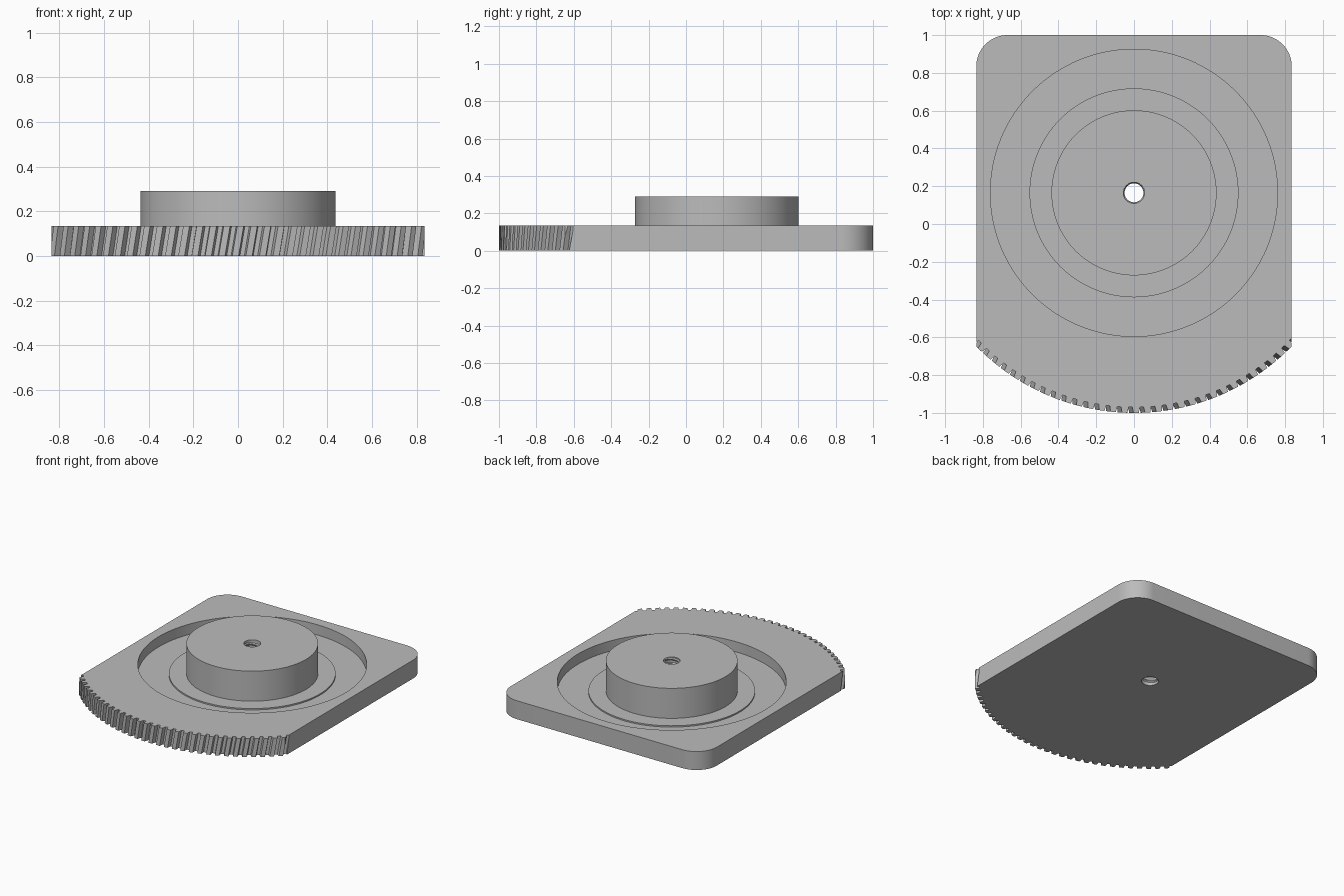
import bpy, bmesh, math
from math import sin, cos, pi, radians

cube = bpy.data.objects.get("Cube")
if cube:
    bpy.data.objects.remove(cube, do_unlink=True)

grey = bpy.data.materials.new("plain grey")
grey.use_nodes = True
grey.diffuse_color = (0.5, 0.5, 0.5, 1)
grey.node_tree.nodes["Principled BSDF"].inputs["Base Color"].default_value = (0.5, 0.5, 0.5, 1)

AXIS_Y = 0.165          # centre of the hub, recess and gear arc
HALF_W = 0.835
PLATE_TOP = 0.135
FLOOR = 0.06
HUB_TOP = 0.29
HOLE_R = 0.056
TIP_R, ROOT_R = 1.165, 1.135


def make_object(name, bm):
    bmesh.ops.recalc_face_normals(bm, faces=bm.faces)
    mesh = bpy.data.meshes.new(name)
    bm.to_mesh(mesh)
    bm.free()
    mesh.materials.append(grey)
    obj = bpy.data.objects.new(name, mesh)
    bpy.context.collection.objects.link(obj)
    return obj


def loft(name, rings, capped=True):
    """Join closed rings of points into a solid or an open tube."""
    bm = bmesh.new()
    loops = [[bm.verts.new(p) for p in ring] for ring in rings]
    n = len(loops[0])
    for a, b in zip(loops, loops[1:]):
        for i in range(n):
            j = (i + 1) % n
            bm.faces.new((a[i], a[j], b[j], b[i]))
    if capped:
        bm.faces.new(loops[0])
        bm.faces.new(loops[-1])
    return make_object(name, bm)


def lathe(name, profile, capped=False, steps=128):
    rings = [[(r * cos(2 * pi * i / steps), AXIS_Y + r * sin(2 * pi * i / steps), z)
              for i in range(steps)] for r, z in profile]
    return loft(name, rings, capped)


def smooth(obj, degrees=30):
    bpy.ops.object.select_all(action='DESELECT')
    obj.select_set(True)
    bpy.context.view_layer.objects.active = obj
    bpy.ops.object.shade_smooth_by_angle(angle=radians(degrees))


def cut(obj, cutter, operation):
    cutter.hide_render = True
    mod = obj.modifiers.new(operation, 'BOOLEAN')
    mod.operation = operation
    mod.solver = 'EXACT'
    mod.object = cutter
    bpy.ops.object.select_all(action='DESELECT')
    obj.select_set(True)
    bpy.context.view_layer.objects.active = obj
    bpy.ops.object.modifier_apply(modifier=mod.name)
    bpy.data.objects.remove(cutter, do_unlink=True)


# Plate blank with two rounded back corners
corner = 0.165
outline = [(-HALF_W, -1.3), (HALF_W, -1.3)]
for cx, start in ((HALF_W - corner, 0), (corner - HALF_W, 90)):
    for i in range(17):
        a = radians(start + 90 * i / 16)
        outline.append((cx + corner * cos(a), 1 - corner + corner * sin(a)))
plate = loft("toothed_base_plate", [[(x, y, z) for x, y in outline] for z in (0, PLATE_TOP)])


# Front arc with slanted teeth, one gap every three degrees
def tooth_ring(z, twist):
    pts = [(-1.2, 1.3, z)]
    for k in range(-18, 18):
        mid = 3 * k + 1.5 + twist
        for off, r in ((-0.8, TIP_R), (-0.5, ROOT_R), (0.5, ROOT_R), (0.8, TIP_R), (1.5, TIP_R)):
            a = radians(mid + off)
            pts.append((r * sin(a), AXIS_Y - r * cos(a), z))
    return pts + [(1.2, 1.3, z)]


levels = 6
rings = []
for i in range(levels + 1):
    t = i / levels
    rings.append(tooth_ring(-0.01 + t * (PLATE_TOP + 0.02), 1.3 * (t - 0.5)))
cut(plate, loft("tooth_cutter", rings), 'INTERSECT')

# Round recess and centre hole
cut(plate, lathe("recess_cutter", [(0.76, FLOOR), (0.76, 0.3)], True), 'DIFFERENCE')
cut(plate, lathe("hole_cutter", [(HOLE_R, -0.1), (HOLE_R, 0.3)], True), 'DIFFERENCE')
smooth(plate, 20)

# Raised step on the recess floor
step = lathe("raised_step", [(0.43, FLOOR + 0.01), (0.553, FLOOR + 0.01), (0.553, FLOOR)])
smooth(step)

# Central hub with its bore
hub = lathe("central_hub", [(HOLE_R, FLOOR), (HOLE_R, HUB_TOP), (0.437, HUB_TOP), (0.437, FLOOR)])
smooth(hub)

# Screw thread inside the bore
bm = bmesh.new()
per_turn, turns, pitch = 32, 8, 0.034
previous = None
for i in range(per_turn * turns + 1):
    a = 2 * pi * i / per_turn
    z = 0.009 + pitch * i / per_turn
    row = [bm.verts.new((r * cos(a), AXIS_Y + r * sin(a), z + dz))
           for r, dz in ((HOLE_R, -0.009), (0.05, -0.002), (0.05, 0.002), (HOLE_R, 0.009))]
    if previous:
        for j in range(3):
            bm.faces.new((previous[j], row[j], row[j + 1], previous[j + 1]))
    previous = row
thread = make_object("bore_thread", bm)
smooth(thread, 20)
